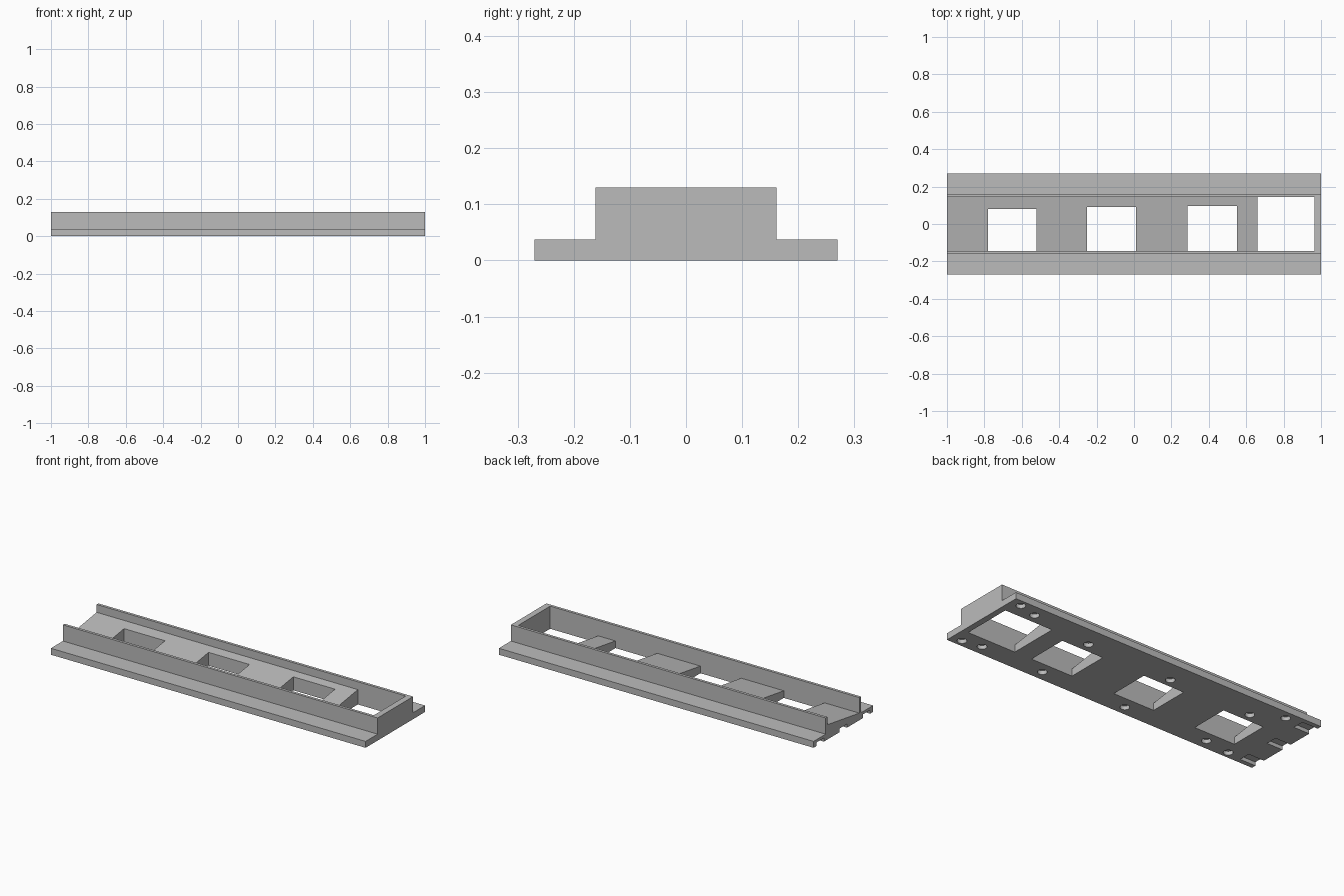
import bpy, bmesh, math
from mathutils import Matrix, Vector

cube = bpy.data.objects.get("Cube")
if cube:
    bpy.data.objects.remove(cube, do_unlink=True)

grey = bpy.data.materials.new("light_grey")
grey.use_nodes = True
grey.diffuse_color = (0.5, 0.5, 0.5, 1)
grey.node_tree.nodes["Principled BSDF"].inputs["Base Color"].default_value = (0.5, 0.5, 0.5, 1)


def make_object(name, bm):
    bmesh.ops.recalc_face_normals(bm, faces=bm.faces)
    mesh = bpy.data.meshes.new(name)
    bm.to_mesh(mesh)
    bm.free()
    mesh.materials.append(grey)
    obj = bpy.data.objects.new(name, mesh)
    bpy.context.collection.objects.link(obj)
    return obj


def extrude_profile(name, profile, x0, x1):
    """Extrude a (y, z) profile along x."""
    bm = bmesh.new()
    face = bm.faces.new([bm.verts.new((x0, y, z)) for y, z in profile])
    ext = bmesh.ops.extrude_face_region(bm, geom=[face])["geom"]
    bmesh.ops.translate(bm, vec=(x1 - x0, 0, 0),
                        verts=[v for v in ext if isinstance(v, bmesh.types.BMVert)])
    return make_object(name, bm)


def add_box(bm, lo, hi):
    lo, hi = Vector(lo), Vector(hi)
    bmesh.ops.create_cube(bm, size=1, matrix=Matrix.Translation((lo + hi) / 2)
                          @ Matrix.Diagonal((*(hi - lo), 1)))


def cut(target, cutter):
    """Subtract the cutter, bake the result and remove the cutter."""
    mod = target.modifiers.new("cut", "BOOLEAN")
    mod.operation, mod.solver, mod.object = "DIFFERENCE", "EXACT", cutter
    bpy.context.view_layer.update()
    deps = bpy.context.evaluated_depsgraph_get()
    baked = bpy.data.meshes.new_from_object(target.evaluated_get(deps))
    target.modifiers.clear()
    target.data = baked
    bpy.data.objects.remove(cutter, do_unlink=True)


FLANGE, WALL, INNER, TOP, STEP = 0.27, 0.161, 0.145, 0.13, 0.037
END = 0.965

# Solid body: wide flange with a raised block along the middle
half = [(FLANGE, 0), (FLANGE, STEP), (WALL, STEP), (WALL, TOP)]
body = extrude_profile("tray_body", half + [(-y, z) for y, z in reversed(half)], -1, 1)

# Channel with a sloping floor, open at one end
cut(body, extrude_profile("channel_cutter",
    [(-INNER, 0.041), (INNER, 0.085), (INNER, 0.2), (-INNER, 0.2)], -1.1, END))

# Rectangular windows through the floor
bm = bmesh.new()
for x0, x1, y1 in [(-0.78, -0.52, 0.08), (-0.25, 0.01, 0.09),
                   (0.285, 0.55, 0.095), (0.66, END, INNER)]:
    add_box(bm, (x0, -INNER, -0.1), (x1, y1, 0.2))
cut(body, make_object("window_cutter", bm))

# Notches under the open end
bm = bmesh.new()
for y in (-0.21, 0, 0.21):
    add_box(bm, (-1.1, y - 0.033, -0.1), (-0.9, y + 0.033, 0.021))
cut(body, make_object("notch_cutter", bm))

# Blind round holes in the underside
bm = bmesh.new()
for x, y in [(0.935, 0.23), (0.935, -0.23), (0.82, 0.2), (0.82, -0.21),
             (0.425, 0.15), (0.425, -0.21), (-0.12, 0.14), (-0.12, -0.215),
             (-0.65, 0.13), (-0.65, -0.21), (-0.81, 0.22), (-0.81, -0.23)]:
    bmesh.ops.create_cone(bm, cap_ends=True, segments=32, radius1=0.025, radius2=0.025,
                          depth=0.05, matrix=Matrix.Translation((x, y, -0.003)))
cut(body, make_object("hole_cutter", bm))

# Smooth hole walls, keep edges sharp
bpy.ops.object.select_all(action="DESELECT")
body.select_set(True)
bpy.context.view_layer.objects.active = body
bpy.ops.object.shade_smooth_by_angle(angle=math.radians(30))
